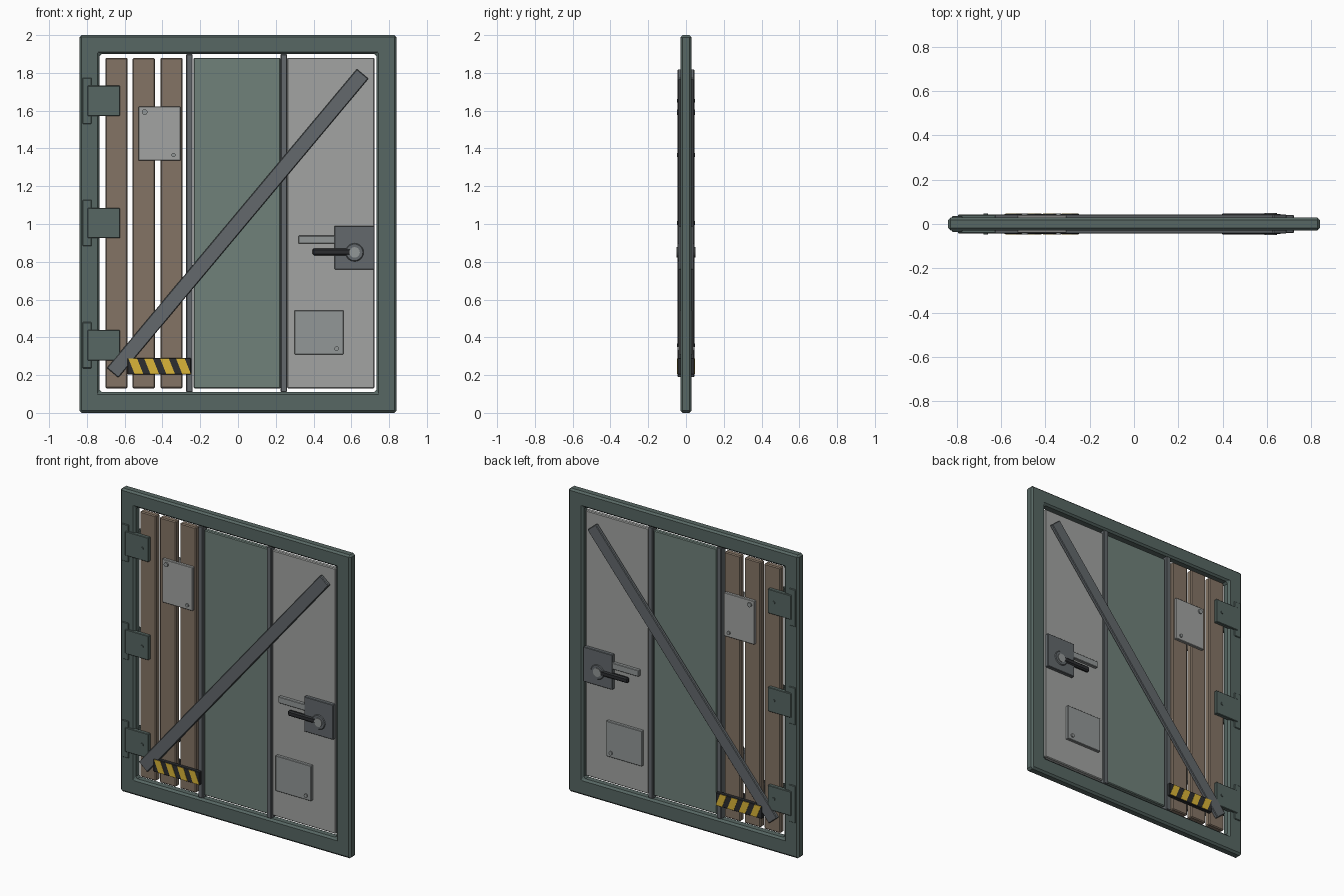
import bpy, bmesh, math
from mathutils import Matrix, Vector

if "Cube" in bpy.data.objects:
    bpy.data.objects.remove(bpy.data.objects["Cube"])


def mat(name, r, g, b):
    m = bpy.data.materials.new(name)
    m.diffuse_color = (r, g, b, 1)
    m.use_nodes = True
    m.node_tree.nodes["Principled BSDF"].inputs["Base Color"].default_value = m.diffuse_color
    return m


GREEN = mat("painted_steel", 0.095, 0.135, 0.125)
PANEL = mat("green_panel", 0.16, 0.22, 0.195)
WOOD = mat("wood", 0.23, 0.175, 0.13)
LIGHT = mat("light_steel", 0.36, 0.37, 0.36)
PLATE = mat("plate_steel", 0.29, 0.31, 0.31)
STEEL = mat("dark_steel", 0.125, 0.14, 0.15)
BLACK = mat("black", 0.025, 0.027, 0.03)
YELLOW = mat("yellow", 0.70, 0.46, 0.04)


def finish(bm, name, m, bevel=0.0, mirror=False):
    bmesh.ops.recalc_face_normals(bm, faces=bm.faces)
    me = bpy.data.meshes.new(name)
    bm.to_mesh(me)
    bm.free()
    ob = bpy.data.objects.new(name, me)
    bpy.context.collection.objects.link(ob)
    me.materials.append(m)
    if bevel:
        b = ob.modifiers.new("bevel", "BEVEL")
        b.width, b.segments = bevel, 1
    if mirror:  # repeat on the back of the door
        k = ob.modifiers.new("mirror", "MIRROR")
        k.use_axis = (False, True, False)
        k.use_clip = False
        k.use_mirror_merge = False
    return ob


def box(name, x0, x1, y0, y1, z0, z1, m, bevel=0.004, mirror=False, angle=0):
    bm = bmesh.new()
    c = Vector(((x0 + x1) / 2, (y0 + y1) / 2, (z0 + z1) / 2))
    bmesh.ops.create_cube(bm, size=1, matrix=Matrix.Translation(c)
                          @ Matrix.Rotation(angle, 4, 'Y')
                          @ Matrix.Diagonal((x1 - x0, y1 - y0, z1 - z0, 1)))
    return finish(bm, name, m, bevel, mirror)


def fitting(name, x0, x1, z0, z1, y0, y1, m, bevel=0.003, angle=0):
    """Box at depth y0..y1 on the front, mirrored to the back."""
    return box(name, x0, x1, -y1, -y0, z0, z1, m, bevel, True, angle)


def disc(name, x, z, r, y0, y1, m, sides=12, r2=None):
    bm = bmesh.new()
    bmesh.ops.create_cone(bm, cap_ends=True, segments=sides, radius1=r,
                          radius2=r2 or r, depth=y1 - y0,
                          matrix=Matrix.Translation((x, -(y0 + y1) / 2, z))
                          @ Matrix.Rotation(math.pi / 2, 4, 'X'))
    return finish(bm, name, m, 0, True)


# Outer frame: rectangular ring with chamfered edges
bm = bmesh.new()
rings = []
for hx, z0, z1, y in ((0.84, 0, 2, -0.03), (0.84, 0, 2, 0.03),
                      (0.733, 0.11, 1.9, 0.03), (0.733, 0.11, 1.9, -0.03)):
    rings.append([bm.verts.new((x, y, z)) for x, z in
                  ((-hx, z0), (hx, z0), (hx, z1), (-hx, z1))])
for a in range(4):
    for i in range(4):
        p, q, j = rings[a], rings[(a + 1) % 4], (i + 1) % 4
        bm.faces.new((p[i], p[j], q[j], q[i]))
finish(bm, "frame", GREEN, 0.012)

# Wooden planks, infill panels and uprights
for i, x in enumerate((-0.643, -0.499, -0.352)):
    box(f"plank_{i + 1}", x - 0.059, x + 0.059, -0.02, 0.02, 0.13, 1.88, WOOD, 0.006)
box("middle_panel", -0.236, 0.226, -0.015, 0.015, 0.13, 1.88, PANEL, 0.005)
box("right_panel", 0.26, 0.722, -0.015, 0.015, 0.13, 1.88, LIGHT, 0.005)
for n, x in (("left", -0.257), ("right", 0.243)):
    box(f"{n}_upright", x - 0.017, x + 0.017, -0.025, 0.025, 0.11, 1.9, STEEL)

# Diagonal brace
a, b = Vector((-0.664, 0.212)), Vector((0.66, 1.795))
c, d = (a + b) / 2, b - a
fitting("diagonal_brace", c.x - 0.04, c.x + 0.04, c.y - d.length / 2,
        c.y + d.length / 2, 0.02, 0.044, STEEL, 0.004, math.atan2(d.x, d.y))

# Hinges
for i, z in enumerate((1.652, 1.005, 0.358)):
    fitting(f"hinge_strip_{i + 1}", -0.823, -0.775, z - 0.122, z + 0.122, 0.02, 0.036, GREEN)
    fitting(f"hinge_leaf_{i + 1}", -0.796, -0.625, z - 0.08, z + 0.08, 0.015, 0.042, GREEN)
    disc(f"hinge_bolt_{i + 1}", -0.67, z, 0.01, 0.04, 0.048, GREEN)

# Patch plates with bolts
fitting("upper_patch", -0.526, -0.304, 1.335, 1.622, 0.019, 0.04, LIGHT)
fitting("lower_patch", 0.298, 0.558, 0.31, 0.543, 0.014, 0.036, PLATE)
disc("upper_patch_bolt_1", -0.494, 1.592, 0.015, 0.038, 0.048, PLATE)
disc("upper_patch_bolt_2", -0.341, 1.365, 0.011, 0.038, 0.048, PLATE)
disc("lower_patch_bolt", 0.522, 0.34, 0.012, 0.034, 0.044, PLATE)

# Handle: lock plate, boss, lever and latch bar
fitting("lock_plate", 0.51, 0.722, 0.76, 0.99, 0.014, 0.04, STEEL)
disc("handle_boss", 0.617, 0.85, 0.05, 0.038, 0.045, STEEL, 20, 0.044)
disc("handle_hub", 0.617, 0.85, 0.028, 0.044, 0.049, PLATE, 16)
fitting("handle_lever", 0.394, 0.617, 0.834, 0.87, 0.022, 0.048, BLACK, 0.008)
fitting("latch_bar", 0.32, 0.585, 0.896, 0.938, 0.014, 0.038, PLATE)

# Hazard strip with slanted stripes
fitting("hazard_strip", -0.585, -0.248, 0.204, 0.29, 0.019, 0.046, BLACK)
for i in range(4):
    x = -0.58 + i * 0.084
    bm = bmesh.new()
    pts = ((x, 0.287), (x + 0.046, 0.287), (x + 0.078, 0.207), (x + 0.032, 0.207))
    face = bm.faces.new([bm.verts.new((px, -0.045, pz)) for px, pz in pts])
    ext = bmesh.ops.extrude_face_region(bm, geom=[face])
    bmesh.ops.translate(bm, vec=(0, -0.003, 0),
                        verts=[v for v in ext["geom"] if isinstance(v, bmesh.types.BMVert)])
    finish(bm, f"hazard_stripe_{i + 1}", YELLOW, 0, True)
